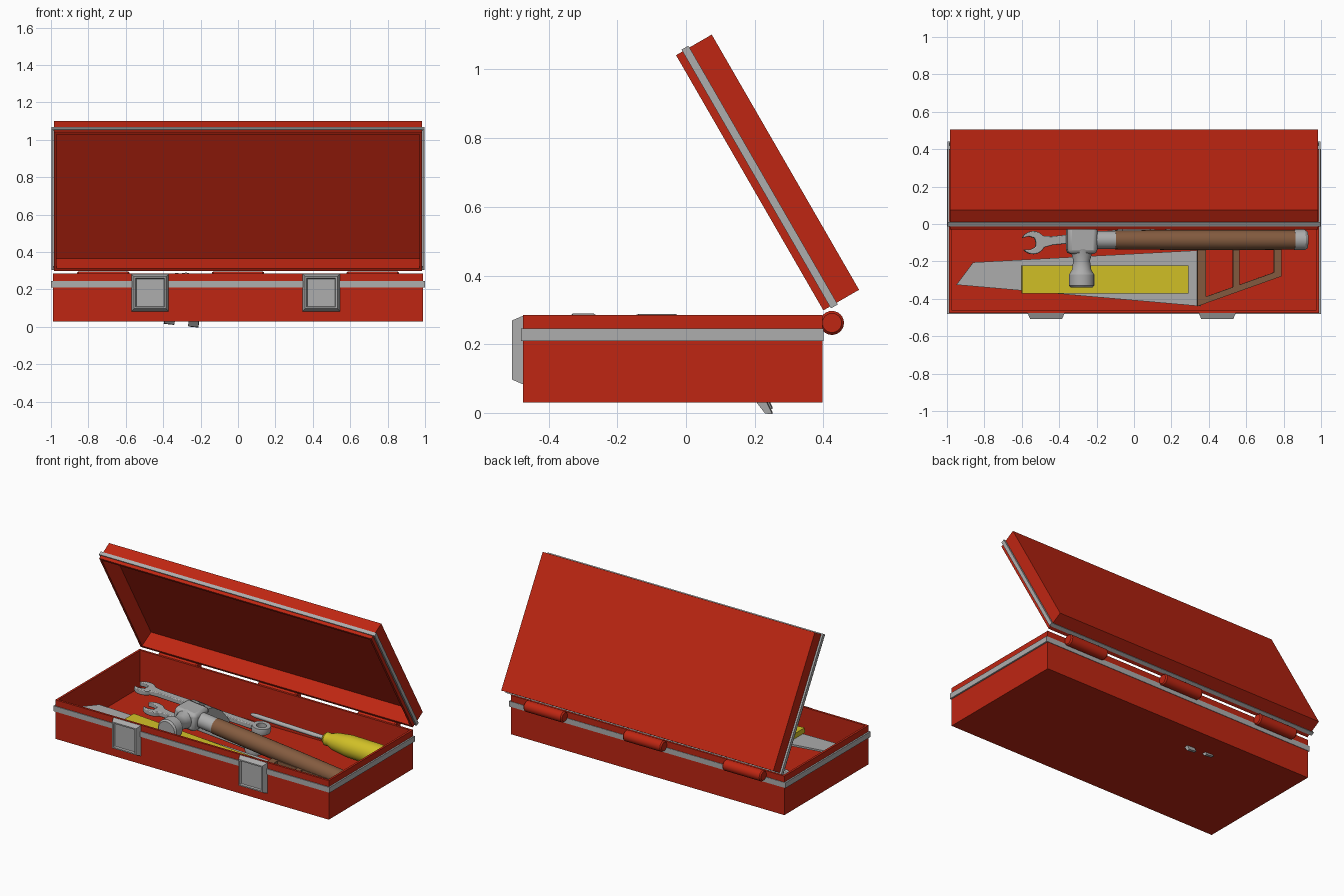
import bpy, bmesh, math
from mathutils import Matrix, Vector

if "Cube" in bpy.data.objects:
    bpy.data.objects.remove(bpy.data.objects["Cube"])


def material(name, rgb):
    m = bpy.data.materials.new(name)
    m.diffuse_color = (*rgb, 1)
    m.use_nodes = True
    m.node_tree.nodes["Principled BSDF"].inputs["Base Color"].default_value = m.diffuse_color
    return m


RED = material("red_paint", (0.52, 0.019, 0.006))
STEEL = material("grey_steel", (0.42, 0.42, 0.42))
WOOD = material("brown_wood", (0.23, 0.105, 0.05))
YELLOW = material("yellow_plastic", (0.64, 0.53, 0.02))
I = Matrix.Identity(4)


def finish(name, bm, mat, matrix=I, bevel=0):
    bm.transform(matrix)
    bmesh.ops.recalc_face_normals(bm, faces=bm.faces)
    me = bpy.data.meshes.new(name)
    bm.to_mesh(me)
    bm.free()
    me.materials.append(mat)
    ob = bpy.data.objects.new(name, me)
    bpy.context.collection.objects.link(ob)
    if bevel:
        b = ob.modifiers.new("bevel", 'BEVEL')
        b.width, b.segments = bevel, 2
    return ob


def add_box(bm, lo, hi):
    lo, hi = Vector(lo), Vector(hi)
    mat = Matrix.Translation((lo + hi) / 2) @ Matrix.Diagonal((*(hi - lo), 1))
    return bmesh.ops.create_cube(bm, size=1, matrix=mat)["verts"]


def box(name, lo, hi, mat, matrix=I, bevel=0):
    bm = bmesh.new()
    add_box(bm, lo, hi)
    return finish(name, bm, mat, matrix, bevel)


def tray(name, lo, hi, side, wall, floor, matrix=I):
    """Box hollowed from its top (side=1) or bottom (side=-1)."""
    bm = bmesh.new()
    add_box(bm, lo, hi)
    bm.normal_update()
    face = next(f for f in bm.faces if f.normal.z * side > 0.9)
    bmesh.ops.inset_region(bm, faces=[face], thickness=wall)
    inner = bmesh.ops.extrude_discrete_faces(bm, faces=[face])["faces"][0]
    bmesh.ops.translate(bm, verts=inner.verts, vec=(0, 0, -side * (hi[2] - lo[2] - floor)))
    return finish(name, bm, RED, matrix)


def band(name, lo, hi, t, mat, matrix=I):
    """Four strips running round a rectangle."""
    (x0, y0, z0), (x1, y1, z1) = lo, hi
    bm = bmesh.new()
    add_box(bm, lo, (x1, y0 + t, z1))
    add_box(bm, (x0, y1 - t, z0), hi)
    add_box(bm, (x0, y0 + t, z0), (x0 + t, y1 - t, z1))
    add_box(bm, (x1 - t, y0 + t, z0), (x1, y1 - t, z1))
    return finish(name, bm, mat, matrix)


def frame(p, q):
    """Local x runs from p to q, local z stays near world up."""
    x = (Vector(q) - Vector(p)).normalized()
    y = Vector((0, 0, 1)).cross(x).normalized()
    m = Matrix((x, y, x.cross(y))).transposed().to_4x4()
    m.translation = p
    return m


def lathe(name, prof, mat, matrix=I, n=24):
    """Turned part: prof is (distance along local x, radius)."""
    bm = bmesh.new()
    rings = [[bm.verts.new((d, r * math.cos(k * math.tau / n), r * math.sin(k * math.tau / n)))
              for k in range(n)] for d, r in prof]
    for a, b in zip(rings, rings[1:]):
        for k in range(n):
            bm.faces.new((a[k], a[(k + 1) % n], b[(k + 1) % n], b[k]))
    bm.faces.new(rings[0])
    bm.faces.new(rings[-1])
    return finish(name, bm, mat, matrix)


def plate(name, pts, z0, z1, mat, matrix=I, bevel=0):
    """Outline in local xy extruded from z0 to z1."""
    bm = bmesh.new()
    f = bm.faces.new([bm.verts.new((x, y, z0)) for x, y in pts])
    new = bmesh.ops.extrude_face_region(bm, geom=[f])["geom"]
    bmesh.ops.translate(bm, verts=[v for v in new if isinstance(v, bmesh.types.BMVert)],
                        vec=(0, 0, z1 - z0))
    return finish(name, bm, mat, matrix, bevel)


# base tray and its band
tray("base_tray", (-0.99, -0.475, 0.03), (0.99, 0.397, 0.285), 1, 0.02, 0.012)
band("base_band", (-1, -0.48, 0.21), (1, 0.4, 0.245), 0.012, STEEL)

# open lid, hinged 60 degrees back
LID = Matrix.Translation((0, 0.402, 0.295)) @ Matrix.Rotation(math.radians(-60), 4, 'X')
tray("lid", (-0.985, -0.862, 0), (0.985, -0.004, 0.12), -1, 0.022, 0.012, LID)
band("lid_band", (-0.998, -0.868, 0.022), (0.998, 0.002, 0.045), 0.012, STEEL, LID)

# hinge barrels
for i, x in enumerate((-0.72, 0, 0.72)):
    lathe(f"hinge_{i + 1}", [(-0.14, 0.028), (-0.132, 0.035), (0.132, 0.035), (0.14, 0.028)],
          RED, Matrix.Translation((x, 0.425, 0.262)))

# front clasps: tapered plate with a recessed panel
for i, x in enumerate((-0.47, 0.445)):
    bm = bmesh.new()
    vs = add_box(bm, (x - 0.1, -0.507, 0.083), (x + 0.1, -0.474, 0.283))
    for v in vs:
        if v.co.y < -0.5:
            v.co.x = x + (v.co.x - x) * 0.86
            v.co.z = 0.183 + (v.co.z - 0.183) * 0.86
    bm.normal_update()
    face = min(bm.faces, key=lambda f: f.normal.y)
    bmesh.ops.inset_region(bm, faces=[face], thickness=0.012)
    bmesh.ops.inset_region(bm, faces=[face], thickness=0.006, depth=-0.01)
    finish(f"clasp_{i + 1}", bm, STEEL)

# saw
SAW = frame((-0.95, -0.3, 0.185), (0.8, -0.3, 0.08))


def saw_xy(*pts):
    return [(x + 0.95, y + 0.3) for x, y in pts]


plate("saw_blade", saw_xy((-0.95, -0.325), (0.36, -0.44), (0.36, -0.14), (-0.86, -0.205)),
      -0.006, 0.006, STEEL, SAW)
saw_bars = [((0.34, -0.44), (0.385, -0.425), (0.385, -0.1), (0.34, -0.1)),
            ((0.34, -0.44), (0.79, -0.28), (0.79, -0.245), (0.34, -0.405)),
            ((0.53, -0.36), (0.565, -0.35), (0.565, -0.1), (0.53, -0.1)),
            ((0.75, -0.28), (0.79, -0.28), (0.79, -0.1), (0.75, -0.1)),
            ((0.34, -0.14), (0.79, -0.14), (0.79, -0.1), (0.34, -0.1))]
for i, pts in enumerate(saw_bars):
    plate(f"saw_handle_bar_{i + 1}", saw_xy(*pts), -0.02, 0.02, WOOD, SAW)

# flat yellow level lying on the saw
box("level", (0.35, -0.072, 0.008), (1.24, 0.077, 0.04), YELLOW, SAW)

# hammer
HAM = frame((-0.28, -0.085, 0.222), (0.93, -0.085, 0.088))
lathe("hammer_neck", [(0.05, 0.048), (0.185, 0.048)], STEEL, HAM)
lathe("hammer_handle", [(0.18, 0.05), (0.45, 0.053), (0.8, 0.054), (1.15, 0.052)], WOOD, HAM)
lathe("hammer_end_cap", [(1.145, 0.055), (1.2, 0.055), (1.215, 0.045)], STEEL, HAM)
box("hammer_block", (-0.08, -0.075, -0.06), (0.08, 0.075, 0.06), STEEL, HAM, 0.022)
lathe("hammer_face", [(0.05, 0.062), (0.11, 0.045), (0.16, 0.052), (0.185, 0.068),
                      (0.245, 0.068), (0.255, 0.058)], STEEL,
      HAM @ Matrix.Rotation(math.radians(-90), 4, 'Z'))
claw = [(0.03, 0.05), (0.12, 0.035), (0.21, -0.02), (0.28, -0.1), (0.337, -0.217),
        (0.315, -0.215), (0.25, -0.13), (0.17, -0.07), (0.1, -0.045), (0.03, -0.05)]
CYCLE = Matrix(((0, 0, 1, 0), (1, 0, 0, 0), (0, 1, 0, 0), (0, 0, 0, 1)))
for s, side in ((-1, "left"), (1, "right")):
    shear = Matrix.Identity(4)
    shear[0][1] = s * 0.1
    plate(f"hammer_claw_{side}", claw, s * 0.006, s * 0.06, STEEL, HAM @ shear @ CYCLE)


# wrenches: open jaw at one end, ring at the other
def wrench(name, p, q):
    m, length = frame(p, q), (Vector(q) - Vector(p)).length
    arc = [(0.065 * math.cos(math.radians(a)), 0.062 * math.sin(math.radians(a)))
           for a in range(150, 29, -15)]
    top = [(0.015, 0.0), (0.01, 0.024), (-0.02, 0.036)] + arc + [(0.1, 0.024), (length - 0.04, 0.022)]
    plate(name + "_body", top + [(x, -y) for x, y in reversed(top[1:])], -0.016, 0.016, STEEL, m, 0.005)
    bm = bmesh.new()
    n, prof = 24, ((0.03, -0.02), (0.056, -0.02), (0.06, 0), (0.056, 0.02), (0.03, 0.02))
    rings = [[bm.verts.new((length + r * math.cos(k * math.tau / n), r * math.sin(k * math.tau / n), z))
              for r, z in prof] for k in range(n)]
    for k in range(n):
        a, b = rings[k], rings[(k + 1) % n]
        for j in range(5):
            bm.faces.new((a[j], a[(j + 1) % 5], b[(j + 1) % 5], b[j]))
    finish(name + "_ring", bm, STEEL, m)


wrench("rear_wrench", (-0.8, 0.18, 0.16), (0.0, 0.24, 0.09))
wrench("front_wrench", (-0.54, -0.1, 0.2), (0.14, -0.03, 0.1))

# screwdriver
DRV = frame((-0.1, 0.28, 0.14), (0.92, 0.31, 0.096))
lathe("screwdriver_shaft", [(0, 0.008), (0.03, 0.014), (0.54, 0.014)], STEEL, DRV, 12)
lathe("screwdriver_handle", [(0.52, 0.03), (0.535, 0.042), (0.56, 0.04), (0.6, 0.055), (0.7, 0.069),
                             (0.9, 0.07), (0.99, 0.062), (1.02, 0.04)], YELLOW, DRV, 16)

# smooth turned parts, keep hard edges sharp
for ob in bpy.data.objects:
    ob.select_set(True)
    bpy.context.view_layer.objects.active = ob
bpy.ops.object.shade_smooth_by_angle(angle=math.radians(30))
